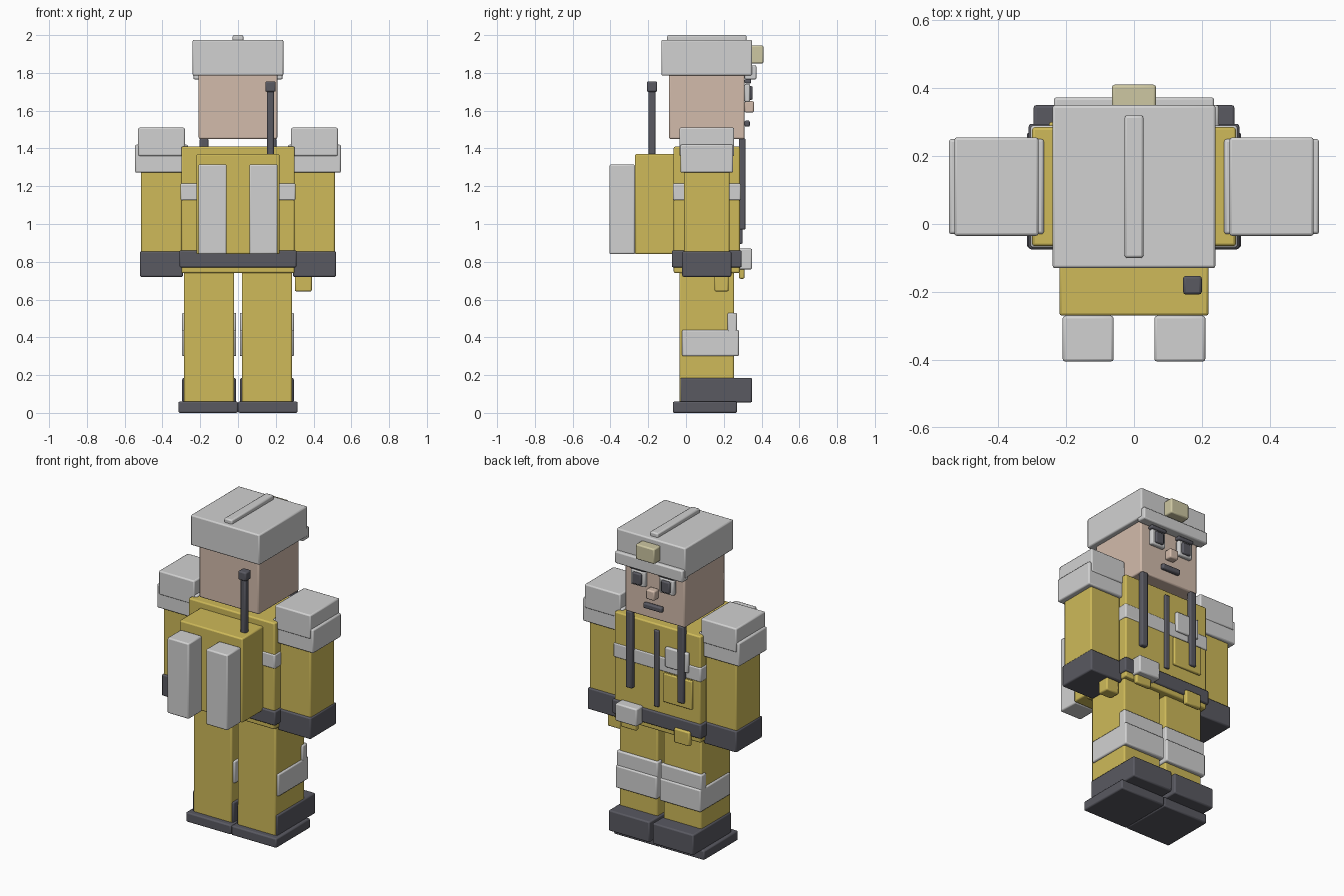
import bpy

default = bpy.data.objects.get("Cube")
if default:
    bpy.data.objects.remove(default, do_unlink=True)


def material(name, red, green, blue):
    colour = (red, green, blue, 1)
    made = bpy.data.materials.new(name)
    made.use_nodes = True
    made.diffuse_color = colour
    made.node_tree.nodes["Principled BSDF"].inputs["Base Color"].default_value = colour
    return made


yellow = material("yellow_cloth", red=.62, green=.49, blue=.1)
grey = material("light_grey", red=.64, green=.64, blue=.64)
dark = material("dark_grey", red=.1, green=.1, blue=.12)
skin = material("skin", red=.65, green=.5, blue=.41)
glass = material("lamp_glass", red=.61, green=.57, blue=.36)

# Most body parts share one centre line in depth
body_middle = .11


def block(name, colour, width, depth, height, bottom, side=0, middle=body_middle):
    """Softly bevelled block standing at the height given by bottom."""
    size = (width, depth, height)
    bpy.ops.mesh.primitive_cube_add(size=1, location=(side, middle, bottom + height / 2))
    part = bpy.context.object
    part.name = part.data.name = name
    part.scale = size
    bpy.ops.object.transform_apply(location=False, rotation=False, scale=True)
    part.data.materials.append(colour)
    soften = part.modifiers.new("soft_edges", "BEVEL")
    soften.width = min(.008, min(size) * .3)
    soften.segments = 2
    bpy.ops.object.shade_smooth_by_angle()


def attach(name, colour, surface, out, **shape):
    """Block fixed to a surface at a given depth, standing out from it."""
    block(name, colour, depth=abs(out), middle=surface + out / 2, **shape)


def both(build, name, colour, side, **shape):
    """The same part on each side of the body."""
    for prefix, sign in (("left_", 1), ("right_", -1)):
        build(prefix + name, colour, side=sign * side, **shape)


# Torso, belt and chest band
torso_front = body_middle + .17
block("torso", yellow, width=.6, depth=.35, height=.67, bottom=.74)
block("belt", dark, width=.62, depth=.37, height=.09, bottom=.77)
block("chest_band", grey, width=.61, depth=.36, height=.09, bottom=1.125)

# Fittings on the chest and belt
attach("zipper", dark, torso_front, out=.02, width=.034, height=.48, bottom=.895)
attach("chest_pocket", yellow, torso_front, out=.02, width=.2, height=.18, bottom=.94, side=-.15)
attach("chest_patch", grey, torso_front, out=.025, width=.16, height=.125, bottom=1.165, side=-.145)
attach("belt_case", grey, torso_front, out=.07, width=.15, height=.11, bottom=.76, side=.175)
both(attach, "strap", dark, surface=torso_front, out=.035, width=.045, height=.485, bottom=.97, side=.18)
both(attach, "belt_pouch", yellow, surface=torso_front, out=.03, width=.11, height=.09, bottom=.71, side=.185)

# Legs and knee pads
leg_side = .153
both(block, "leg", yellow, width=.266, depth=.29, height=.7, bottom=.05, side=leg_side)
both(block, "knee_pad", grey, width=.287, depth=.3, height=.14, bottom=.3, side=leg_side, middle=.13)
both(block, "knee_plate", grey, width=.287, depth=.05, height=.11, bottom=.42, side=leg_side, middle=.245)

# Boots and soles
both(block, "boot", dark, width=.285, depth=.38, height=.13, bottom=.055, side=leg_side, middle=.16)
both(block, "sole", dark, width=.315, depth=.34, height=.06, bottom=0, side=.158, middle=.1)

# Arms, cuffs and shoulder pads
arm_side = .405
both(block, "arm", yellow, width=.215, depth=.24, height=.56, bottom=.74, side=arm_side)
both(block, "cuff", dark, width=.228, depth=.26, height=.135, bottom=.72, side=arm_side)
both(block, "shoulder_pad", grey, width=.28, depth=.28, height=.148, bottom=1.272, side=arm_side)
both(block, "shoulder_cap", grey, width=.248, depth=.29, height=.15, bottom=1.36, side=arm_side)
block("left_thumb", yellow, width=.09, depth=.075, height=.09, bottom=.643, side=.346, middle=.188)

# Backpack and tanks
pack_bottom = .84
pack_back = -.27
attach("backpack", yellow, pack_back, out=.22, width=.44, height=.53, bottom=pack_bottom)
both(attach, "tank", grey, surface=pack_back, out=-.135, width=.15, height=.475, bottom=pack_bottom, side=.135)

# Antenna
antenna = dict(side=.172, middle=-.18)
block("antenna", dark, width=.037, depth=.037, height=.35, bottom=1.36, **antenna)
block("antenna_tip", dark, width=.055, depth=.055, height=.055, bottom=1.7, **antenna)

# Head and face
face = body_middle + .2
eye_side = .1
block("head", skin, width=.416, depth=.4, height=.37, bottom=1.45)
attach("nose", skin, face, out=.05, width=.06, height=.06, bottom=1.59)
attach("mouth", dark, face, out=.028, width=.13, height=.033, bottom=1.515)
both(attach, "eye", grey, surface=face, out=.03, width=.1, height=.097, bottom=1.645, side=eye_side)
both(attach, "pupil", dark, surface=face, out=.043, width=.06, height=.073, bottom=1.657, side=eye_side)
both(attach, "brow", dark, surface=face, out=.035, width=.11, height=.022, bottom=1.744, side=eye_side)

# Helmet
block("helmet", grey, width=.48, depth=.48, height=.19, bottom=1.785)
block("helmet_ridge", grey, width=.056, depth=.42, height=.04, bottom=1.96)
attach("helmet_brim", grey, face, out=.063, width=.472, height=.075, bottom=1.765)
attach("helmet_lamp", glass, face, out=.1, width=.13, height=.095, bottom=1.85)
